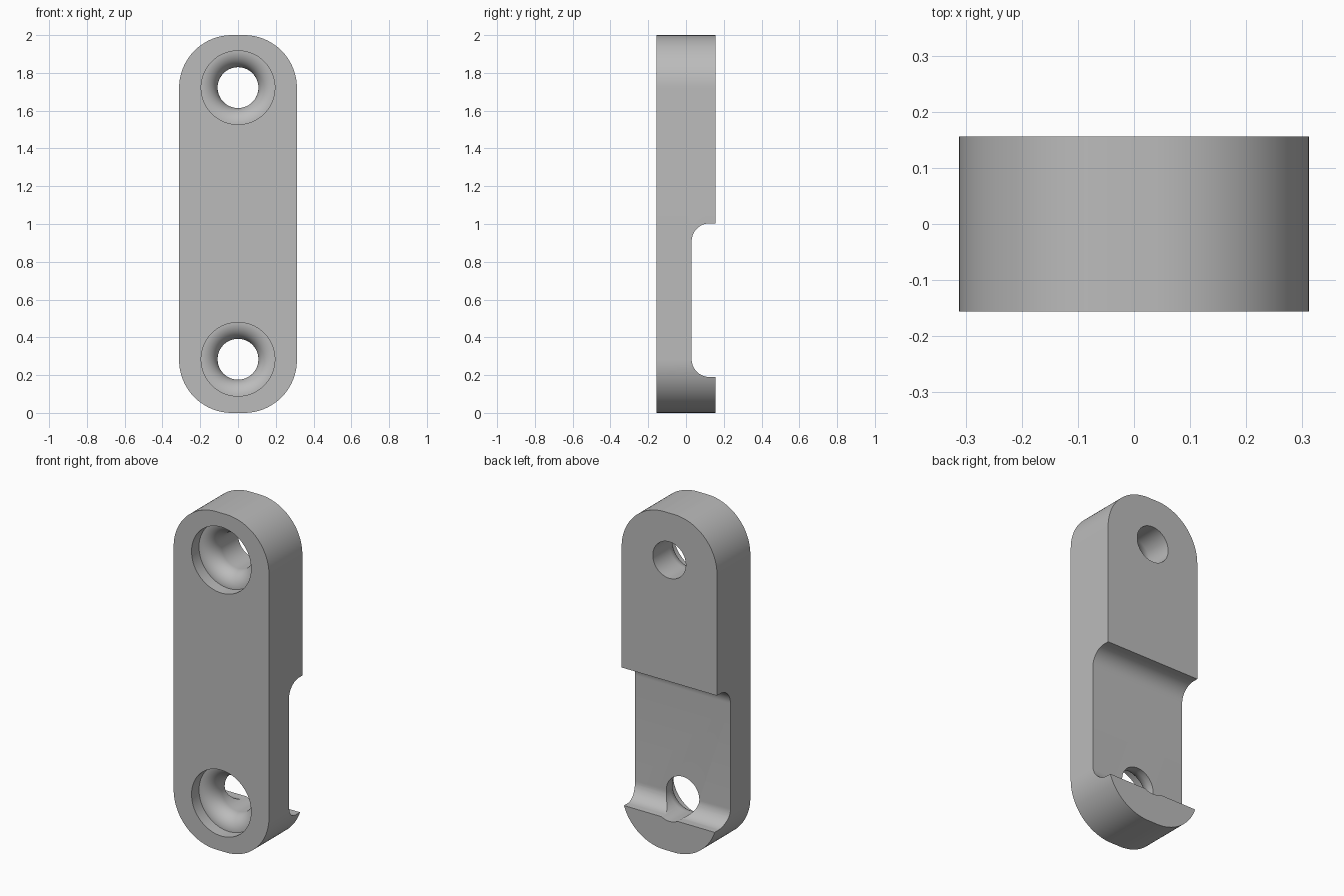
import bpy, bmesh, math
from mathutils import Matrix, Vector

cube = bpy.data.objects.get("Cube")
if cube:
    bpy.data.objects.remove(cube, do_unlink=True)

HALF_W, HALF_D, HEIGHT = 0.312, 0.156, 2.0
CORNER = 0.28                      # rounded ends of the bar
HOLE_R, RECESS_R, RECESS_DEPTH = 0.108, 0.195, 0.07
HOLE_Z = (0.284, 1.722)

metal = bpy.data.materials.new("plain grey")
metal.use_nodes = True
grey = (0.5, 0.5, 0.5, 1)
metal.diffuse_color = grey
metal.node_tree.nodes["Principled BSDF"].inputs["Base Color"].default_value = grey


def arc(cx, cy, r, start, end, steps):
    angles = [math.radians(start + (end - start) * i / steps) for i in range(steps + 1)]
    return [(cx + r * math.cos(a), cy + r * math.sin(a)) for a in angles]


def finish(name, bm):
    bmesh.ops.recalc_face_normals(bm, faces=bm.faces)
    mesh = bpy.data.meshes.new(name)
    bm.to_mesh(mesh)
    bm.free()
    mesh.materials.append(metal)
    obj = bpy.data.objects.new(name, mesh)
    bpy.context.collection.objects.link(obj)
    return obj


def prism(name, points, offset):
    """Extrude a closed outline of 3D points along an offset."""
    bm = bmesh.new()
    face = bm.faces.new([bm.verts.new(p) for p in points])
    new = bmesh.ops.extrude_face_region(bm, geom=[face])["geom"]
    bmesh.ops.translate(bm, vec=offset, verts=[v for v in new if isinstance(v, bmesh.types.BMVert)])
    return finish(name, bm)


def lathe(name, profile, z, steps=96):
    """Spin a (radius, y) profile, closed on the axis, about the y direction."""
    bm = bmesh.new()
    verts = [bm.verts.new((r, y, 0)) for r, y in profile]
    edges = [bm.edges.new(pair) for pair in zip(verts, verts[1:])]
    bmesh.ops.spin(bm, geom=verts + edges, cent=(0, 0, 0), axis=(0, 1, 0),
                   angle=math.tau, steps=steps)
    bmesh.ops.remove_doubles(bm, verts=bm.verts, dist=1e-5)
    bmesh.ops.transform(bm, matrix=Matrix.Translation((0, 0, z)), verts=bm.verts)
    return finish(name, bm)


# Bar with rounded ends
x, top = HALF_W - CORNER, HEIGHT - CORNER
outline = (arc(x, top, CORNER, 0, 90, 32) + arc(-x, top, CORNER, 90, 180, 32)
           + arc(-x, CORNER, CORNER, 180, 270, 32) + arc(x, CORNER, CORNER, 270, 360, 32))
bar = prism("link_bar", [(px, -HALF_D, pz) for px, pz in outline], Vector((0, 2 * HALF_D, 0)))

# Back notch with filleted inner corners
low, high, floor, fillet = 0.19, 1.003, 0.03, 0.094
notch = ([(0.3, low)] + arc(floor + fillet, low + fillet, fillet, 270, 180, 16)
         + arc(floor + fillet, high - fillet, fillet, 180, 90, 16) + [(0.3, high)])
cutters = [prism("notch_cutter", [(-0.5, y, z) for y, z in notch], Vector((1, 0, 0)))]

# Through holes with a front recess that flares smoothly into the bore
lip = RECESS_R - HOLE_R
recess_y = RECESS_DEPTH - HALF_D
profile = ([(0, -0.3), (RECESS_R, -0.3)]
           + arc(RECESS_R, recess_y + lip, lip, 270, 180, 16)
           + [(HOLE_R, 0.3), (0, 0.3)])
cutters += [lathe("hole_cutter", profile, z) for z in HOLE_Z]

bpy.context.view_layer.objects.active = bar
bar.select_set(True)
for cutter in cutters:
    cut = bar.modifiers.new(cutter.name, "BOOLEAN")
    cut.operation, cut.solver, cut.object = "DIFFERENCE", "EXACT", cutter
    bpy.ops.object.modifier_apply(modifier=cut.name)
for cutter in cutters:
    bpy.data.objects.remove(cutter, do_unlink=True)

bpy.ops.object.select_all(action="DESELECT")
bar.select_set(True)
bpy.ops.object.shade_smooth_by_angle(angle=math.radians(30))
